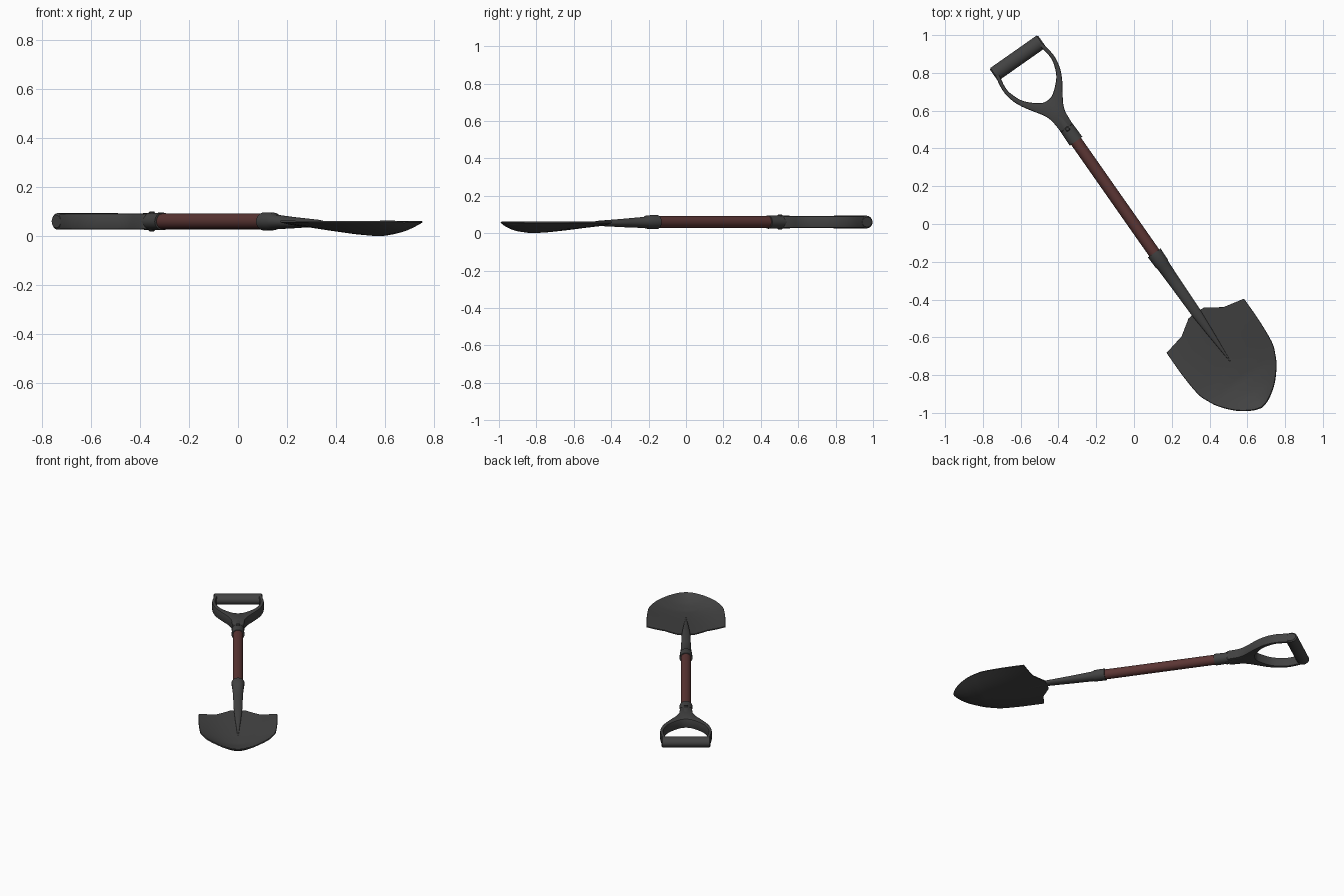
import bpy, bmesh, math
from mathutils import Matrix, Vector

if "Cube" in bpy.data.objects:
    bpy.data.objects.remove(bpy.data.objects["Cube"])

ANGLE = math.radians(-55)   # tool lies diagonally; local x runs grip -> blade tip
Z = 0.06                    # height of the shaft axis


def material(name, rgb):
    m = bpy.data.materials.new(name)
    m.diffuse_color = (*rgb, 1)
    m.use_nodes = True
    m.node_tree.nodes["Principled BSDF"].inputs["Base Color"].default_value = m.diffuse_color
    return m


GREY = material("dark_grey", (0.055, 0.055, 0.055))
RED = material("dark_red", (0.105, 0.036, 0.034))


def make(name, verts, faces, mat, angle=35, mods=()):
    me = bpy.data.meshes.new(name)
    me.from_pydata(verts, [], faces)
    bm = bmesh.new()
    bm.from_mesh(me)
    bmesh.ops.recalc_face_normals(bm, faces=bm.faces)
    bm.to_mesh(me)
    bm.free()
    me.materials.append(mat)
    ob = bpy.data.objects.new(name, me)
    bpy.context.collection.objects.link(ob)
    ob.rotation_euler.z = ANGLE
    for kind, props in mods:
        mod = ob.modifiers.new(kind.title(), kind)
        for k, v in props.items():
            setattr(mod, k, v)
    bpy.ops.object.select_all(action='DESELECT')
    bpy.context.view_layer.objects.active = ob
    ob.select_set(True)
    for mod in list(ob.modifiers):
        bpy.ops.object.modifier_apply(modifier=mod.name)
    bpy.ops.object.shade_smooth_by_angle(angle=math.radians(angle))
    return ob


def loft(name, rings, mat, n=24, turn=None):
    """Rings of (x, half width, half height, centre z) along local x."""
    verts, faces = [], []
    for x, ry, rz, zc in rings:
        for i in range(n):
            a = 2 * math.pi * i / n
            verts.append(Vector((x, ry * math.cos(a), zc + rz * math.sin(a))))
    for r in range(len(rings) - 1):
        for i in range(n):
            j = (i + 1) % n
            faces.append((r * n + i, r * n + j, (r + 1) * n + j, (r + 1) * n + i))
    faces.append(tuple(range(n)))
    faces.append(tuple(range((len(rings) - 1) * n, len(rings) * n)))
    if turn:
        verts = [turn @ v for v in verts]
    return make(name, verts, faces, mat)


def interp(table, x):
    for (x0, y0), (x1, y1) in zip(table, table[1:]):
        if x <= x1:
            return y0 + (y1 - y0) * max(0, (x - x0) / (x1 - x0))
    return table[-1][1]


def smooth(points, steps=4):
    """Catmull-Rom curve through the points."""
    pts = [Vector(p) for p in points]
    out = []
    for i in range(len(pts) - 1):
        p0, p1, p2, p3 = pts[max(i - 1, 0)], pts[i], pts[i + 1], pts[min(i + 2, len(pts) - 1)]
        for k in range(steps):
            t = k / steps
            out.append(0.5 * (2 * p1 + (p2 - p0) * t + (2 * p0 - 5 * p1 + 4 * p2 - p3) * t * t
                              + (3 * p1 - p0 - 3 * p2 + p3) * t ** 3))
    return out + [pts[-1]]


# Wooden shaft
loft("shaft", [(-0.62, 0.032, 0.032, Z), (0.24, 0.032, 0.032, Z)], RED)

# Blade socket: collar, taper, and ridge fading into the blade
loft("blade_socket", [(0.187, 0.034, 0.034, Z), (0.187, 0.041, 0.037, Z), (0.255, 0.039, 0.036, Z),
                      (0.27, 0.035, 0.030, 0.058), (0.40, 0.031, 0.023, 0.055),
                      (0.57, 0.027, 0.014, 0.053), (0.70, 0.018, 0.010, 0.037),
                      (0.89, 0.002, 0.002, 0.014)], GREY)

# Dished blade with stepped shoulders and rounded point
width = [(0.658, 0.25), (0.80, 0.25), (0.93, 0.24), (0.99, 0.219), (1.045, 0.19),
         (1.11, 0.135), (1.15, 0.085), (1.175, 0.04), (1.185, 0.006)]
belly = [(0.57, 0.04), (0.66, 0.032), (0.76, 0.02), (0.90, 0.006), (1.0, 0.0),
         (1.09, 0.01), (1.15, 0.03), (1.185, 0.054)]
shoulder = [(0, 0.088), (0.05, 0.083), (0.135, 0.026), (0.25, 0)]
half = [0.1, 0.2, 0.37, 0.54, 0.77, 1.0]
cols = [-s for s in reversed(half)] + [0] + half
rows = smooth([(x, w, 0) for x, w in width], 3)
verts, faces = [], []
for U, w, _ in rows:
    t = (U - 0.658) / (1.185 - 0.658)
    for s in cols:
        u = U - interp(shoulder, abs(s) * 0.25) * (1 - t)
        zc = interp(belly, u)
        verts.append((u, s * w, zc + (0.056 - zc) * s * s))
nc = len(cols)
for r in range(len(rows) - 1):
    for c in range(nc - 1):
        a = r * nc + c
        faces.append((a, a + nc, a + nc + 1, a + 1))
blade = make("blade", verts, faces, GREY, 40)
up = sum(p.normal.z for p in blade.data.polygons) > 0
mod = blade.modifiers.new("Thickness", 'SOLIDIFY')
mod.thickness = 0.007
mod.offset = 1 if up else -1
bpy.ops.object.modifier_apply(modifier=mod.name)
bpy.ops.object.shade_smooth_by_angle(angle=math.radians(40))

# Forked yoke: half profile as outer/inner pairs, mirrored and thickened
outer = smooth([(-1.075, 0.150, 0), (-0.98, 0.164, 0), (-0.91, 0.155, 0), (-0.85, 0.130, 0),
                (-0.79, 0.092, 0), (-0.74, 0.060, 0), (-0.69, 0.042, 0), (-0.62, 0.037, 0)])
inner = smooth([(-1.075, 0.128, 0), (-0.98, 0.144, 0), (-0.92, 0.132, 0), (-0.87, 0.107, 0),
                (-0.825, 0.062, 0), (-0.803, 0.028, 0), (-0.798, 0, 0)]) + [Vector((-0.62, 0, 0))]
outer = outer[:len(inner) - 1] + [outer[-1]]
lift = Vector((0, 0, Z))
verts = [p + lift for pair in zip(outer, inner) for p in pair]
faces = [(2 * i, 2 * i + 1, 2 * i + 3, 2 * i + 2) for i in range(len(inner) - 1)]
make("yoke", verts, faces, GREY, 40, [
    ('MIRROR', dict(use_axis=(False, True, False), use_clip=True, merge_threshold=0.0005)),
    ('SOLIDIFY', dict(thickness=0.064, offset=0)),
    ('BEVEL', dict(width=0.007, segments=2, limit_method='ANGLE', angle_limit=math.radians(60)))])

# Yoke socket around the top of the shaft
loft("yoke_socket", [(-0.72, 0.030, 0.030, Z), (-0.67, 0.037, 0.034, Z), (-0.60, 0.039, 0.035, Z),
                     (-0.535, 0.041, 0.036, Z), (-0.535, 0.032, 0.032, Z)], GREY)

# Rivet through the yoke socket
loft("rivet", [(-0.041, 0.009, 0.009, 0), (-0.036, 0.013, 0.013, 0),
               (0.036, 0.013, 0.013, 0), (0.041, 0.009, 0.009, 0)], GREY, 12,
     Matrix.Translation((-0.614, 0, Z)) @ Matrix.Rotation(math.pi / 2, 4, 'Y'))

# Cross grip
loft("grip", [(-0.156, 0.032, 0.026, 0), (-0.149, 0.040, 0.034, 0),
              (0.149, 0.040, 0.034, 0), (0.156, 0.032, 0.026, 0)], GREY, 24,
     Matrix.Translation((-1.073, 0, Z)) @ Matrix.Rotation(math.pi / 2, 4, 'Z'))
